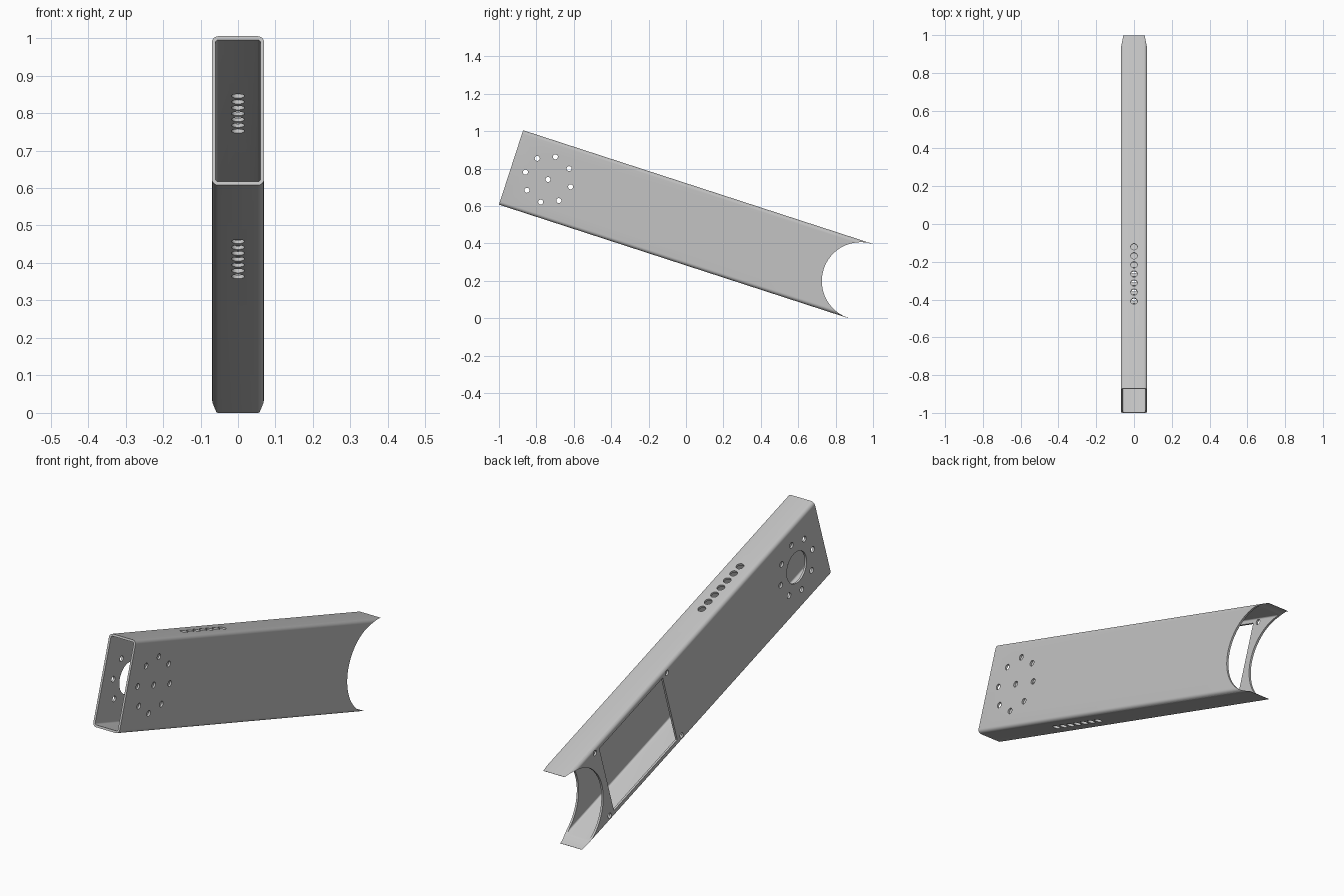
import bpy, bmesh, math
from mathutils import Matrix, Vector

cube = bpy.data.objects.get("Cube")
if cube:
    bpy.data.objects.remove(cube, do_unlink=True)

TILT = math.radians(18)
LENGTH, HEIGHT, WIDTH, WALL, CORNER = 1.966, 0.418, 0.14, 0.01, 0.018
MID = HEIGHT / 2

metal = bpy.data.materials.new("grey metal")
metal.use_nodes = True
GREY = (0.55, 0.55, 0.55, 1)
metal.diffuse_color = GREY
metal.node_tree.nodes["Principled BSDF"].inputs["Base Color"].default_value = GREY


def new_object(name, bm):
    bmesh.ops.recalc_face_normals(bm, faces=bm.faces)
    mesh = bpy.data.meshes.new(name)
    bm.to_mesh(mesh)
    bm.free()
    obj = bpy.data.objects.new(name, mesh)
    bpy.context.collection.objects.link(obj)
    return obj


def rounded_loop(bm, inset, y, steps=6):
    """Rounded rectangle cross-section of the tube at distance y."""
    r = CORNER - inset
    hx, hz = WIDTH / 2 - CORNER, MID - CORNER
    verts = []
    for quarter, (sx, sz) in enumerate([(1, 1), (-1, 1), (-1, -1), (1, -1)]):
        for i in range(steps + 1):
            a = math.pi / 2 * (quarter + i / steps)
            verts.append(bm.verts.new((sx * hx + r * math.cos(a), y,
                                       MID + sz * hz + r * math.sin(a))))
    return verts


def bridge(bm, a, b):
    for i in range(len(a)):
        j = (i + 1) % len(a)
        bm.faces.new((a[i], a[j], b[j], b[i]))


# Hollow tube, open at both ends
bm = bmesh.new()
loops = [rounded_loop(bm, inset, y) for inset, y in
         [(0, 0), (0, LENGTH), (WALL, LENGTH), (WALL, 0)]]
for k in range(4):
    bridge(bm, loops[k], loops[(k + 1) % 4])
tube = new_object("arm_tube", bm)
tube.data.materials.append(metal)

# All cutters are gathered in one mesh
cut = bmesh.new()


def drill(center, radius, depth, axis="X", segments=24):
    turn = Matrix.Rotation(math.pi / 2, 4, "Y") if axis == "X" else Matrix()
    bmesh.ops.create_cone(cut, cap_ends=True, segments=segments, radius1=radius,
                          radius2=radius, depth=depth,
                          matrix=Matrix.Translation(center) @ turn)


# Round notch at the back end
drill((0, LENGTH, MID), MID - 0.001, 0.4, segments=96)

# Bolt circle through both sides, small pivot hole on one side, large on the other
HUB = 0.208
for i in range(8):
    a = i * math.pi / 4
    drill((0, HUB + 0.127 * math.cos(a), MID + 0.127 * math.sin(a)), 0.0135, 0.4)
drill((0.07, HUB, MID), 0.0135, 0.06)
drill((-0.07, HUB, MID), 0.075, 0.06, segments=64)

# Row of holes through top and bottom
for i in range(-3, 4):
    drill((0, 0.638 + i * 0.0505, MID), 0.0175, 0.8, axis="Z")

# Access window with four screw holes on one side
WIN_FRONT, WIN_BACK, WIN_HALF = 1.216, 1.72, 0.178
bmesh.ops.create_cube(cut, size=1, matrix=Matrix.Translation(
    (-0.07, (WIN_FRONT + WIN_BACK) / 2, MID))
    @ Matrix.Diagonal((0.06, WIN_BACK - WIN_FRONT, WIN_HALF * 2, 1)))
for y in (1.182, 1.754):
    for side in (-1, 1):
        drill((-0.07, y, MID + side * 0.18), 0.0125, 0.06)

cutter = new_object("hole_cutter", cut)
cutter.hide_render = True

# Cut the tube, keep the result, and drop the cutter
mod = tube.modifiers.new("holes", "BOOLEAN")
mod.operation, mod.solver, mod.object = "DIFFERENCE", "EXACT", cutter
bpy.context.view_layer.objects.active = tube
tube.select_set(True)
bpy.ops.object.modifier_apply(modifier=mod.name)
bpy.data.objects.remove(cutter, do_unlink=True)
bpy.ops.object.shade_smooth_by_angle(angle=math.radians(30))

# Lean the arm down toward the back and centre it
tube.rotation_euler.x = -TILT
tube.location = Vector((0, -1, LENGTH * math.sin(TILT)))
